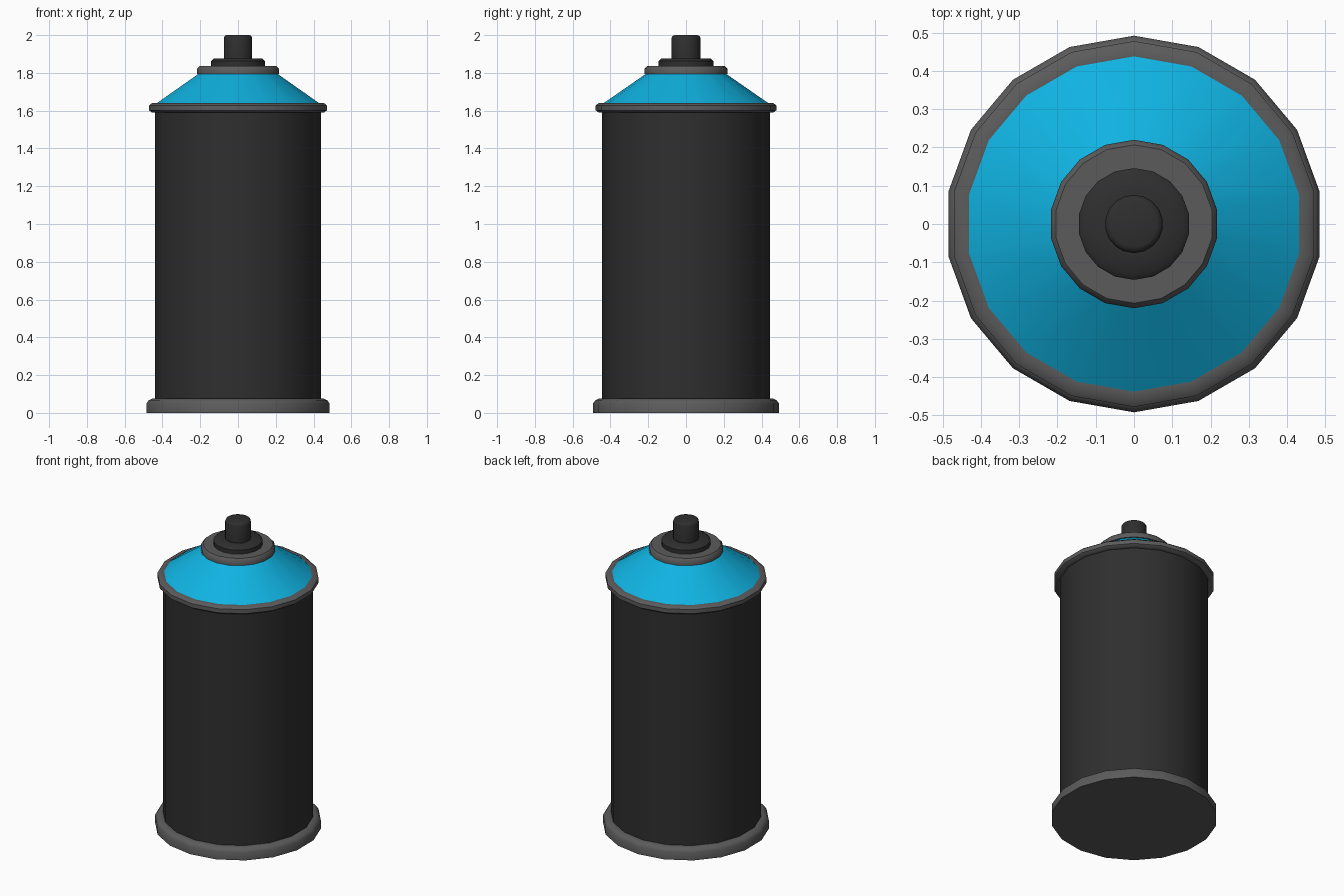
import bpy, bmesh, math

if "Cube" in bpy.data.objects:
    bpy.data.objects.remove(bpy.data.objects["Cube"])

SIDES = 18


def material(name, rgb):
    m = bpy.data.materials.new(name)
    m.diffuse_color = (*rgb, 1.0)
    m.use_nodes = True
    m.node_tree.nodes["Principled BSDF"].inputs["Base Color"].default_value = m.diffuse_color
    return m


dark = material("charcoal", (0.028, 0.028, 0.028))
grey = material("trim grey", (0.105, 0.105, 0.105))
blue = material("paint blue", (0.005, 0.45, 0.76))


def lathe(name, profile, mat, bottom=False, top=False):
    """Spin a (radius, height) profile around z, with a corner facing +y."""
    bm = bmesh.new()
    rings = []
    for r, z in profile:
        angles = [math.pi / 2 + math.tau * i / SIDES for i in range(SIDES)]
        rings.append([bm.verts.new((r * math.cos(a), r * math.sin(a), z)) for a in angles])
    for lo, hi in zip(rings, rings[1:]):
        for i in range(SIDES):
            j = (i + 1) % SIDES
            bm.faces.new((lo[i], lo[j], hi[j], hi[i]))
    if bottom:
        bm.faces.new(rings[0][::-1])
    if top:
        bm.faces.new(rings[-1])
    mesh = bpy.data.meshes.new(name)
    bm.to_mesh(mesh)
    bm.free()
    mesh.materials.append(mat)
    ob = bpy.data.objects.new(name, mesh)
    bpy.context.collection.objects.link(ob)
    bpy.context.view_layer.objects.active = ob
    for o in bpy.context.selected_objects:
        o.select_set(False)
    ob.select_set(True)
    bpy.ops.object.shade_smooth_by_angle(angle=math.radians(46))
    return ob


# Base foot with sloping shoulder
lathe("base_rim", [(0.492, 0), (0.492, 0.05), (0.48, 0.067), (0.462, 0.075), (0.44, 0.075)],
      grey, bottom=True)
# Can body
lathe("can_body", [(0.445, 0.07), (0.445, 1.595)], dark)
# Rolled upper rim
lathe("upper_rim", [(0.44, 1.59), (0.462, 1.59), (0.478, 1.602), (0.478, 1.628),
                    (0.462, 1.64), (0.438, 1.64)], grey)
# Painted shoulder cone
lathe("shoulder_cone", [(0.44, 1.637), (0.205, 1.80)], blue)
# Valve collar
lathe("valve_collar", [(0.19, 1.795), (0.22, 1.795), (0.22, 1.822), (0.207, 1.836), (0.14, 1.836)],
      grey)
# Valve cup
lathe("valve_cup", [(0.146, 1.83), (0.146, 1.862), (0.132, 1.875), (0.07, 1.875)], dark)
# Spray button
lathe("spray_button", [(0.076, 1.87), (0.076, 1.985), (0.071, 1.996), (0.06, 2.0)], dark, top=True)
